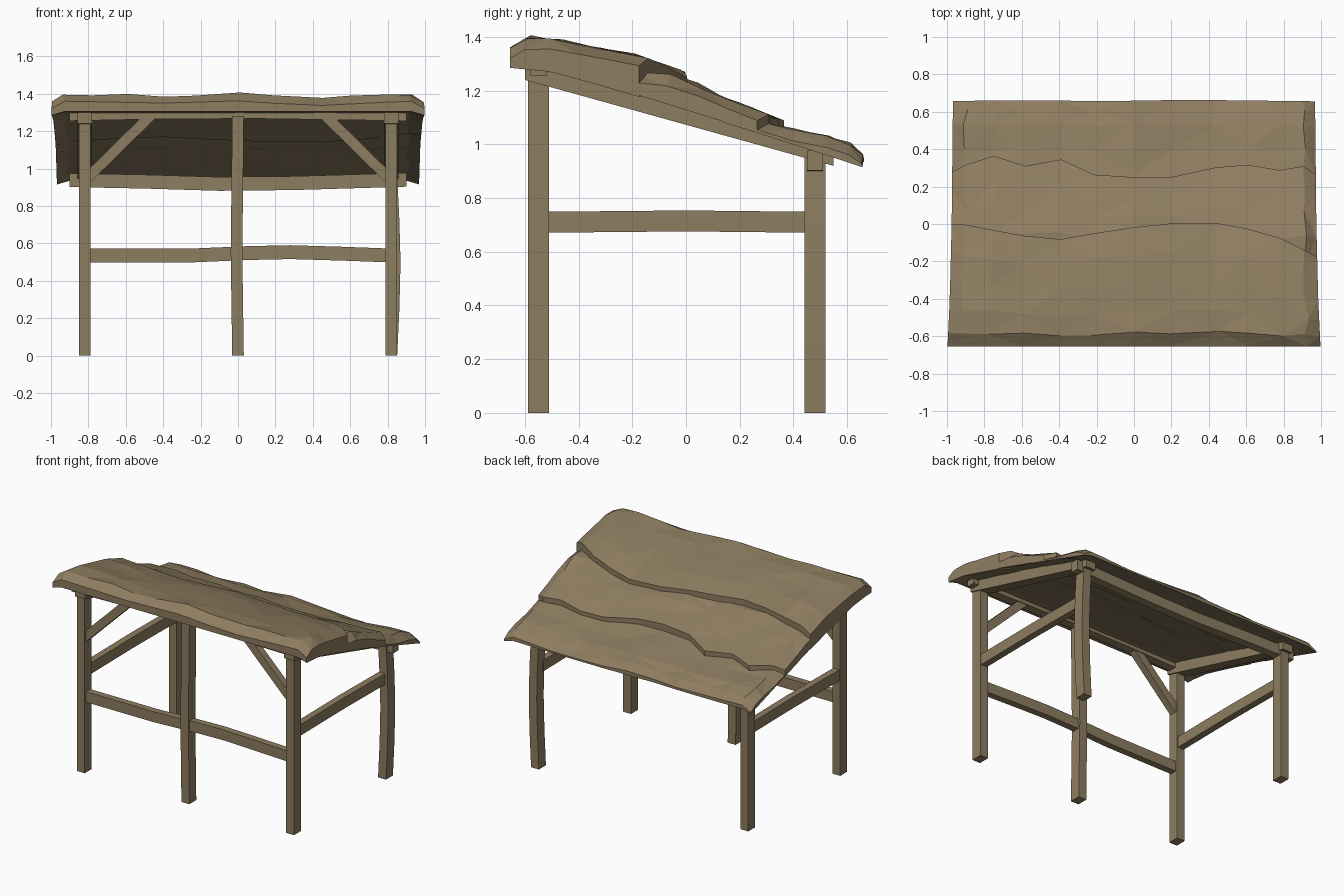
import bpy, random
from mathutils import Vector

if "Cube" in bpy.data.objects:
    bpy.data.objects.remove(bpy.data.objects["Cube"])

random.seed(4)
wood = bpy.data.materials.new("weathered_wood")
wood.diffuse_color = (0.27, 0.205, 0.118, 1)
wood.use_nodes = True
wood.node_tree.nodes["Principled BSDF"].inputs["Base Color"].default_value = wood.diffuse_color


def make(name, verts, faces):
    me = bpy.data.meshes.new(name)
    me.from_pydata(verts, [], faces)
    me.materials.append(wood)
    ob = bpy.data.objects.new(name, me)
    bpy.context.collection.objects.link(ob)
    return ob


def timber(name, path, u, v):
    """Rectangular timber swept along path; u and v are half-size vectors."""
    u, v = Vector(u), Vector(v)
    if sum((a - b) * c for a, b, c in zip(path[-1], path[0], u.cross(v))) < 0:
        u = -u
    verts = [Vector(p) + a * u + b * v for p in path
             for a, b in ((-1, -1), (1, -1), (1, 1), (-1, 1))]
    n = len(path)
    faces = [(3, 2, 1, 0), tuple(range(4 * n - 4, 4 * n))]
    for i in range(n - 1):
        for k in range(4):
            a, b = 4 * i + k, 4 * i + (k + 1) % 4
            faces.append((a, b, b + 4, a + 4))
    return make(name, verts, faces)


def lerp(table, x):
    if x <= table[0][0]:
        return table[0][1]
    for (x0, z0), (x1, z1) in zip(table, table[1:]):
        if x <= x1:
            return z0 + (z1 - z0) * (x - x0) / (x1 - x0)
    return table[-1][1]


# Posts, slightly crooked
PX, FY, BY = 0.82, -0.55, 0.48
hx, hy = (0.031, 0, 0), (0, 0.039, 0)
for s, side in ((-1, "left"), (1, "right")):
    timber(f"front_post_{side}", [(s * PX, FY, 0), (s * PX, FY, 0.6), (s * PX, FY, 1.27)], hx, hy)
    bow = 0.012 if s > 0 else 0.0
    timber(f"back_post_{side}", [(s * PX, BY, 0), (s * PX + bow, BY, 0.25), (s * PX + 1.5 * bow, BY, 0.5),
                                 (s * PX + bow, BY, 0.72), (s * PX, BY, 0.96)], hx, hy)
    # Side rail, diagonal brace and rafter
    timber(f"side_rail_{side}", [(s * PX, -0.53, 0.71), (s * PX, 0, 0.715), (s * PX, 0.46, 0.71)],
           (0.024, 0, 0), (0, 0, 0.039))
    timber(f"brace_{side}", [(s * 0.805, FY, 0.95), (s * 0.46, FY, 1.29)],
           (0, 0.025, 0), (s * 0.02, 0, 0.02))
    timber(f"rafter_{side}", [(s * PX, -0.6, 1.278), (s * PX, 0.55, 0.958)],
           (0.039, 0, 0), (0.0, 0.0, 0.038))
timber("middle_post", [(0, FY, 0), (-0.008, FY, 0.55), (-0.004, FY, 0.9), (0, FY, 1.28)], hx, hy)

# Long rail and roof beams
timber("front_rail", [(-PX, FY, 0.535), (-0.25, FY, 0.535), (0.05, FY, 0.548), (0.28, FY, 0.553),
                      (0.55, FY, 0.545), (PX, FY, 0.535)], (0, 0.024, 0), (0, 0, 0.037))
timber("front_beam", [(-0.9, FY, 1.288), (-0.4, FY, 1.298), (0.1, FY, 1.3), (0.9, FY, 1.288)],
       (0, 0.03, 0), (0, 0, 0.033))
timber("back_beam", [(-0.9, BY, 0.938), (-0.5, BY, 0.93), (-0.1, BY, 0.918), (0.3, BY, 0.922),
                     (0.9, BY, 0.94)], (0, 0.03, 0), (0, 0, 0.037))

# Roof: three overlapping rough boards with wavy rear edges
under = [(-0.655, 1.305), (-0.5, 1.29), (-0.2, 1.205), (0.3, 1.05), (0.5, 0.985), (0.66, 0.932)]
wave = [(-0.9, 0), (-0.4, -0.01), (0, 0.002), (0.4, -0.025), (0.9, 0)]
width = [(-0.655, 0.997), (-0.4, 0.985), (0, 0.975), (0.66, 0.968)]
edge1 = [(-1, 0), (-0.88, -0.005), (-0.7, -0.05), (-0.55, -0.07), (-0.36, -0.085), (-0.2, -0.045),
         (0.13, 0), (0.42, 0.01), (0.6, -0.02), (0.78, -0.065), (1, -0.175)]
edge2 = [(-1, 0.28), (-0.9, 0.33), (-0.77, 0.365), (-0.6, 0.31), (-0.4, 0.345), (-0.24, 0.265),
         (0, 0.25), (0.25, 0.25), (0.48, 0.31), (0.6, 0.32), (0.82, 0.285), (0.92, 0.315), (1, 0.265)]
edge3 = [(-1, 0.658), (-0.5, 0.662), (-0.2, 0.656), (0.3, 0.664), (1, 0.656)]
top1 = [(-0.655, 1.36), (-0.59, 1.4), (-0.5, 1.395), (-0.18, 1.335), (-0.08, 1.3), (0.01, 1.265)]
top2 = [(-0.25, 1.275), (-0.1, 1.265), (0, 1.24), (0.15, 1.175), (0.3, 1.115), (0.37, 1.09)]
top3 = [(0.1, 1.13), (0.25, 1.095), (0.36, 1.06), (0.52, 1.03), (0.6, 1.005), (0.66, 0.96)]
COLS = [-1, -0.93, -0.77, -0.6, -0.4, -0.22, 0, 0.2, 0.45, 0.62, 0.8, 0.93, 1]


def roof_board(name, y0, edge, top, rows, lift):
    n, m = len(COLS), len(rows)
    tops, bots = [], []
    for j, t in enumerate(rows):
        for c in COLS:
            y = y0 + t * (lerp(edge, c) - y0)
            x = c * lerp(width, y)
            end = abs(c) == 1
            inner = 0 < j < m - 1 and not end
            z = lerp(top, y) + lerp(wave, c) - (0.04 if end else 0)
            lo = lerp(under, y) + lift - (0.02 if end else 0)
            if inner:
                z += random.uniform(-0.008, 0.006)
                x += random.uniform(-0.015, 0.015)
                y += random.uniform(-0.012, 0.012)
            tops.append((x, y, max(z, lo + 0.012)))
            bots.append((x, y, lo))
    o = n * m
    faces = []
    for j in range(m - 1):
        for i in range(n - 1):
            a = j * n + i
            b, c, d = a + 1, a + n + 1, a + n
            faces += [(a, b, c), (a, c, d)] if (i + j) % 2 else [(a, b, d), (b, c, d)]
            faces.append((o + d, o + c, o + b, o + a))
    # Close the rim all the way round
    rim = (list(range(n)) + [j * n + n - 1 for j in range(1, m)]
           + [(m - 1) * n + i for i in range(n - 2, -1, -1)] + [j * n for j in range(m - 2, 0, -1)])
    for a, b in zip(rim, rim[1:] + rim[:1]):
        faces.append((a, o + a, o + b, b))
    make(name, tops + bots, faces)


roof_board("upper_roof_board", -0.655, edge1, top1, [0, 0.11, 0.3, 0.52, 0.76, 1], 0)
roof_board("middle_roof_board", -0.22, edge2, top2, [0, 0.3, 0.55, 0.78, 1], 0.005)
roof_board("lower_roof_board", 0.14, edge3, top3, [0, 0.25, 0.5, 0.75, 0.9, 1], 0.002)
